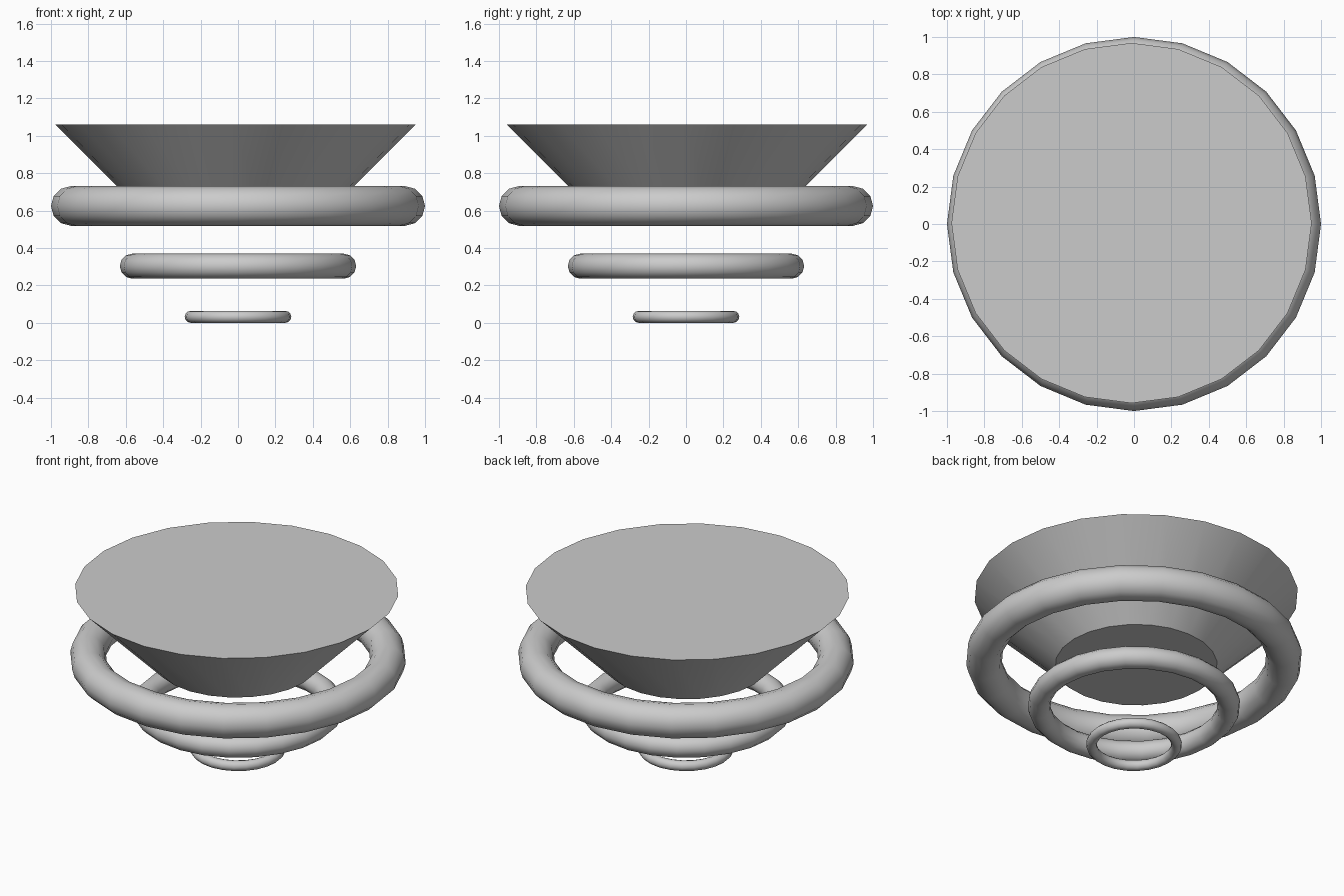
import bpy
from math import radians

if "Cube" in bpy.data.objects:
    bpy.data.objects.remove(bpy.data.objects["Cube"])

SIDES = 24


def smooth(obj, name, angle):
    obj.name = name
    bpy.ops.object.shade_smooth_by_angle(angle=radians(angle))


def ring(name, outer, tube, z):
    bpy.ops.mesh.primitive_torus_add(
        major_segments=SIDES, minor_segments=12,
        major_radius=outer - tube, minor_radius=tube, location=(0, 0, z))
    smooth(bpy.context.object, name, 40)


# Three stacked rings, shrinking towards the floor
ring("large_ring", 1.0, 0.106, 0.625)
ring("middle_ring", 0.632, 0.067, 0.303)
ring("small_ring", 0.285, 0.032, 0.032)

# Solid flared body, capped at both ends, very slightly off centre
bottom, top = 0.58, 1.06
bpy.ops.mesh.primitive_cone_add(
    vertices=SIDES, radius1=0.482, radius2=0.963, depth=top - bottom,
    end_fill_type='NGON', location=(-0.013, 0.005, (bottom + top) / 2))
smooth(bpy.context.object, "flared_body", 30)
